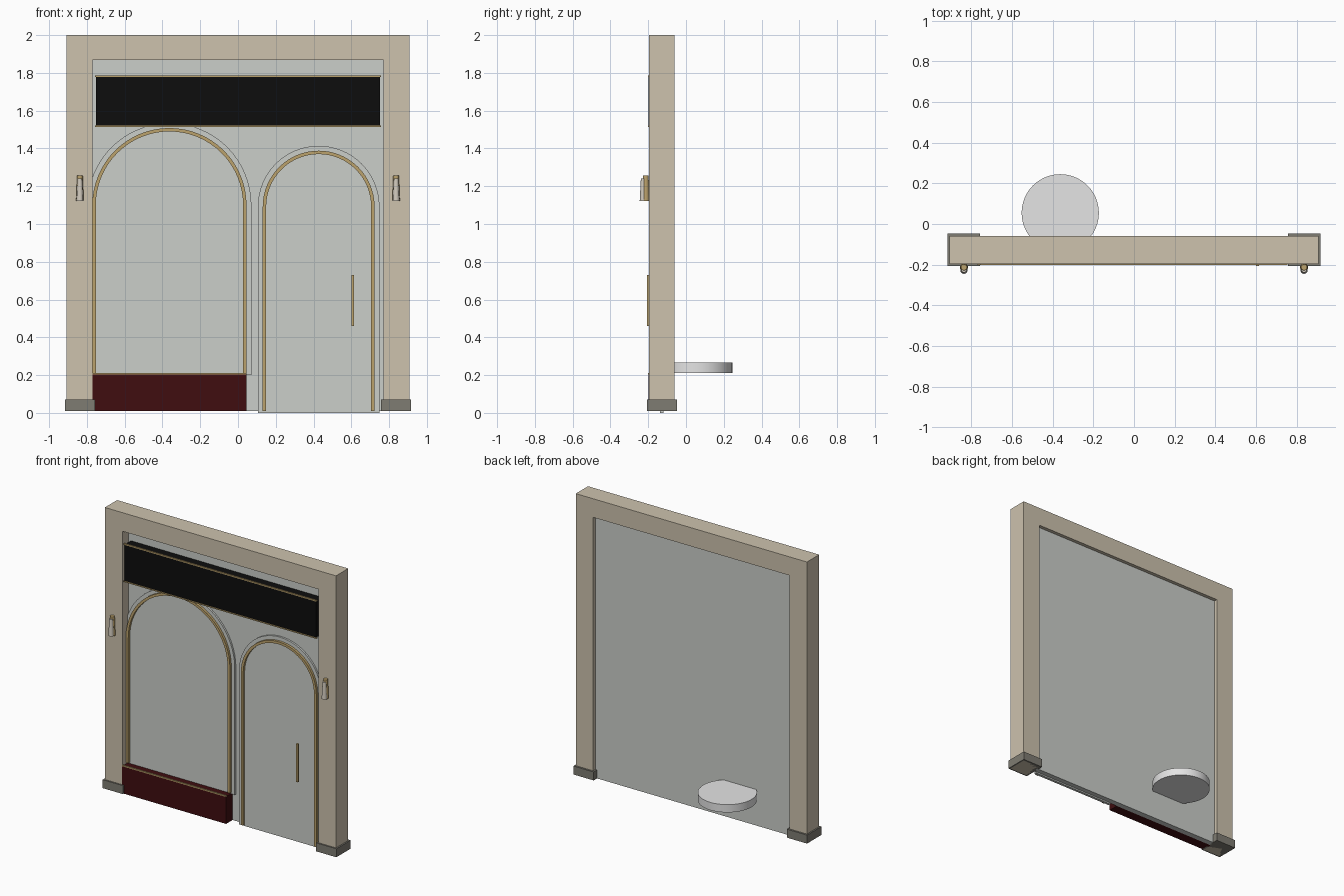
import bpy
import math

old = bpy.data.objects.get("Cube")
if old:
    bpy.data.objects.remove(old, do_unlink=True)


def material(name, r, g, b):
    m = bpy.data.materials.new(name)
    m.use_nodes = True
    m.diffuse_color = (r, g, b, 1)
    m.node_tree.nodes["Principled BSDF"].inputs["Base Color"].default_value = (r, g, b, 1)
    return m


STONE = material("beige stone", 0.61, 0.54, 0.42)
PLINTH = material("grey stone", 0.21, 0.20, 0.17)
PANE = material("pale grey", 0.60, 0.62, 0.59)
GOLD = material("brass", 0.50, 0.36, 0.15)
RED = material("dark red", 0.05, 0.004, 0.005)
BLACK = material("black", 0.004, 0.004, 0.004)
WHITE = material("white", 0.78, 0.78, 0.78)
LAMP = material("warm silver", 0.65, 0.60, 0.52)


def mesh_object(name, verts, faces, mat):
    me = bpy.data.meshes.new(name)
    me.from_pydata(verts, [], faces)
    me.materials.append(mat)
    ob = bpy.data.objects.new(name, me)
    bpy.context.collection.objects.link(ob)
    return ob


def box(name, x, y, z, mat):
    """Box from (min, max) pairs."""
    verts = [(a, b, c) for a in x for b in y for c in z]
    faces = [(0, 1, 3, 2), (4, 6, 7, 5), (0, 4, 5, 1),
             (2, 3, 7, 6), (0, 2, 6, 4), (1, 5, 7, 3)]
    return mesh_object(name, verts, faces, mat)


def prism(name, outline, y, mat):
    """Extrude an anticlockwise (x, z) outline through a y range."""
    n = len(outline)
    verts = [(px, d, pz) for d in y for px, pz in outline]
    faces = [tuple(range(n)), tuple(range(2 * n - 1, n - 1, -1))]
    faces += [(i, i + n, (i + 1) % n + n, (i + 1) % n) for i in range(n)]
    return mesh_object(name, verts, faces, mat)


def band(name, outer, inner, y, mat):
    """Open band between two matching (x, z) paths, extruded in y."""
    n = len(outer)
    verts = [(px, d, pz) for d in y for path in (outer, inner) for px, pz in path]
    faces = []
    for i in range(n - 1):
        a, b, c, d = i, n + i, 2 * n + i, 3 * n + i
        faces += [(a, a + 1, b + 1, b), (c, d, d + 1, c + 1),
                  (a, c, c + 1, a + 1), (b, b + 1, d + 1, d)]
    for e in (0, n - 1):
        ring = (e, n + e, 3 * n + e, 2 * n + e)
        faces.append(ring if e == 0 else ring[::-1])
    return mesh_object(name, verts, faces, mat)


def arch(cx, radius, bottom, spring, steps=32):
    """Round-headed path from right foot over to left foot."""
    pts = [(cx + radius, bottom)]
    for i in range(steps + 1):
        t = math.pi * i / steps
        pts.append((cx + radius * math.cos(t), spring + radius * math.sin(t)))
    return pts + [(cx - radius, bottom)]


def smooth(ob, angle):
    bpy.ops.object.select_all(action='DESELECT')
    ob.select_set(True)
    bpy.context.view_layer.objects.active = ob
    bpy.ops.object.shade_smooth_by_angle(angle=math.radians(angle))


def cone(name, r1, r2, loc, height, mat, verts=32):
    bpy.ops.mesh.primitive_cone_add(vertices=verts, radius1=r1, radius2=r2,
                                    depth=height, location=loc)
    ob = bpy.context.object
    ob.name = name
    ob.data.materials.append(mat)
    smooth(ob, 40)
    return ob


# Stone surround: one portal-shaped band
W, IN, TOP, HEAD, FOOT = 0.907, 0.77, 2.0, 1.868, 0.01
band("surround",
     [(W, FOOT), (W, TOP), (-W, TOP), (-W, FOOT)],
     [(IN, FOOT), (IN, HEAD), (-IN, HEAD), (-IN, FOOT)],
     (-0.197, -0.06), STONE)

# Recessed wall panel
box("wall_panel", (-IN, IN), (-0.125, -0.085), (FOOT, HEAD), PANE)

# Arched window and door: pale panel with a brass rim
for name, cx, r, foot, spring in (("window", -0.363, 0.408, 0.2, 1.1),
                                  ("door", 0.427, 0.296, 0.0, 1.092)):
    prism(name + "_panel", arch(cx, r + 0.026, foot, spring)[::-1],
          (-0.138, -0.12), PANE)
    band(name + "_rim", arch(cx, r, foot + 0.01, spring),
         arch(cx, r - 0.018, foot + 0.01, spring), (-0.155, -0.13), GOLD)

# Door pull
box("door_handle", (0.6, 0.614), (-0.206, -0.192), (0.46, 0.73), GOLD)

# Red stall riser below the window, with brass sill strip
box("stall_riser", (-IN, 0.045), (-0.198, -0.125), (FOOT, 0.203), RED)
box("sill_strip", (-IN, 0.045), (-0.202, -0.19), (0.203, 0.211), GOLD)

# Sign board with brass strips above and below
box("sign_board", (-0.752, 0.752), (-0.198, -0.125), (1.52, 1.778), BLACK)
for name, z in (("lower", 1.514), ("upper", 1.778)):
    box(name + "_sign_strip", (-0.756, 0.756), (-0.202, -0.19), (z, z + 0.008), GOLD)

# Plinth blocks and wall lamps on both sides
for side, s in (("left", 1), ("right", -1)):
    box(side + "_plinth", sorted((s * 0.758, s * 0.917)), (-0.207, -0.047),
        (FOOT, 0.07), PLINTH)
    cone(side + "_lamp_body", 0.02, 0.015, (s * 0.837, -0.213, 1.188), 0.135, GOLD)
    cone(side + "_lamp_shade", 0.018, 0.012, (s * 0.837, -0.227, 1.182), 0.118, LAMP)

# Round table top behind the window
cone("round_table", 0.19, 0.19, (-0.363, 0.055, 0.238), 0.055, WHITE, 64)
bpy.ops.object.shade_smooth()
